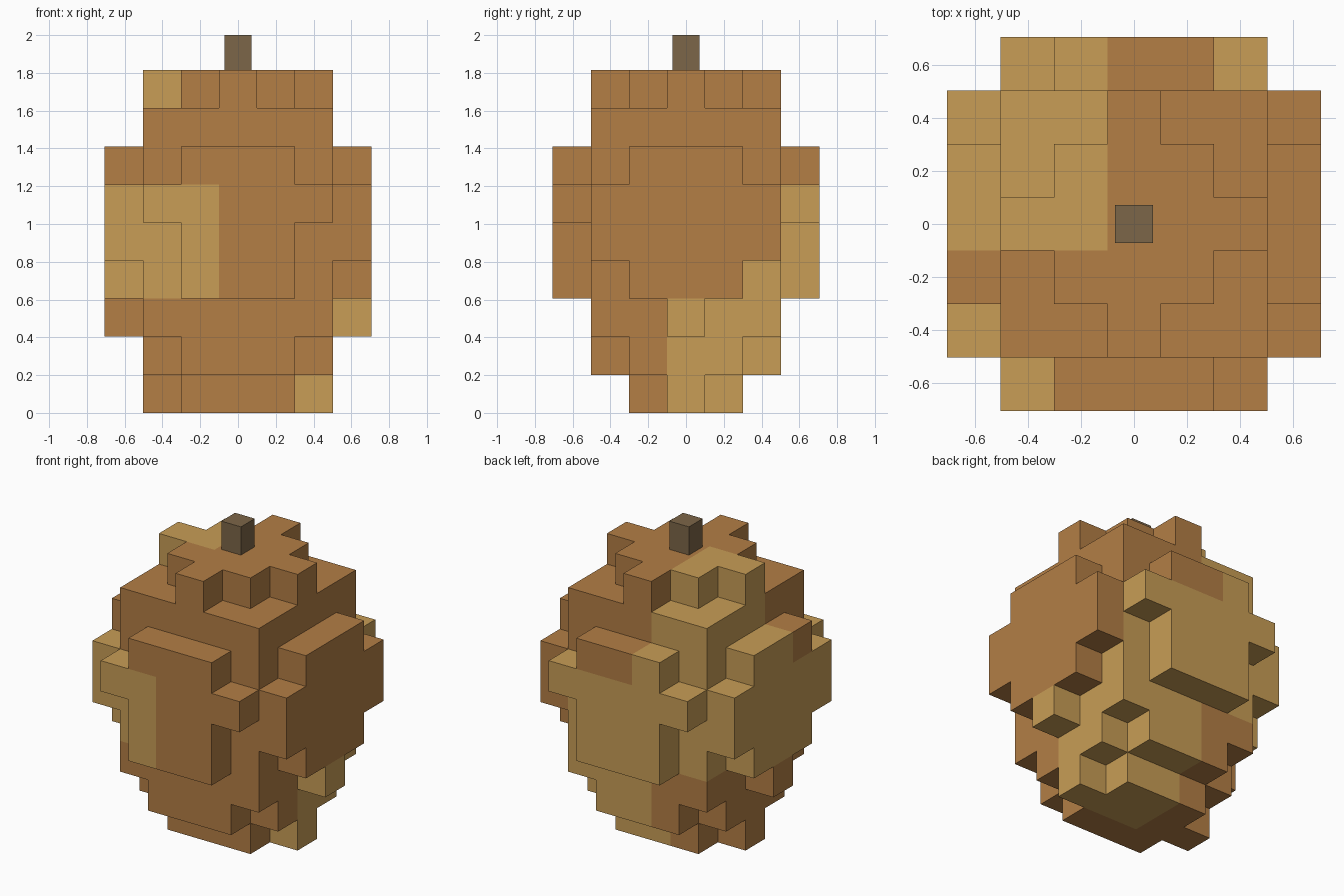
import bpy, bmesh
from mathutils import Vector

if "Cube" in bpy.data.objects:
    bpy.data.objects.remove(bpy.data.objects["Cube"])

CELL = 0.2016  # edge length of one block


def material(name, color):
    m = bpy.data.materials.new(name)
    m.diffuse_color = (*color, 1.0)
    m.use_nodes = True
    m.node_tree.nodes["Principled BSDF"].inputs["Base Color"].default_value = m.diffuse_color
    return m


brown = material("brown", (0.451, 0.209, 0.060))
tan = material("tan", (0.578, 0.337, 0.093))
bark = material("bark", (0.202, 0.133, 0.065))

# Blocks (x, y, layer): x and y run from -3 to 3, layers count up from 0
cells = set()


def fill(x0, x1, y0, y1, z0, z1):
    cells.update((x, y, z) for x in range(x0, x1 + 1)
                 for y in range(y0, y1 + 1) for z in range(z0, z1 + 1))


# Core, with rounded layers below and above
fill(-2, 2, -2, 2, 2, 7)
fill(-2, 2, -1, 1, 1, 1)
fill(-1, 1, -2, 2, 1, 1)
fill(-1, 1, -1, 1, 0, 0)
fill(-2, 2, 0, 0, 0, 0)
fill(-1, 1, -1, 1, 8, 8)
fill(-2, 2, 0, 0, 8, 8)
fill(0, 0, -2, 2, 8, 8)

# Raised panels on the four sides
for s in (-3, 3):
    fill(-1, 1, s, s, 3, 6)      # front and back
    fill(-2, 2, s, s, 5, 5)
    fill(s, s, -1, 1, 3, 6)      # left and right
    fill(s, s, -2, 2, 4, 5)
    fill(s, s, 0, 0, 2, 2)


def is_tan(x, y, z):
    """Colour patches are chunks three blocks wide and high."""
    cx, cy, cz = (x + 3) // 3, (y + 3) // 3, z // 3
    if cz == 0:
        return cx > 0 and cy > 0
    if cz == 1:
        return cx == 0 or (cx == 1 and cy > 0)
    return cx == 0 and cy > 0


# Body skin: only the exposed block faces
bm = bmesh.new()
for c in sorted(cells):
    centre = Vector((c[0], c[1], c[2] + 0.5))
    for axis in range(3):
        for sign in (-1, 1):
            step = [0, 0, 0]
            step[axis] = sign
            if tuple(a + b for a, b in zip(c, step)) in cells:
                continue
            n = Vector(step)
            u = Vector([float(i == (axis + 1) % 3) for i in range(3)])
            v = n.cross(u)
            quad = [centre + (n + a * u + b * v) / 2
                    for a, b in ((-1, -1), (1, -1), (1, 1), (-1, 1))]
            face = bm.faces.new([bm.verts.new(p * CELL) for p in quad])
            face.material_index = int(is_tan(*c))
bmesh.ops.remove_doubles(bm, verts=bm.verts, dist=0.001)
bmesh.ops.dissolve_limit(bm, angle_limit=0.01, verts=bm.verts, edges=bm.edges,
                         delimit={'MATERIAL'})
mesh = bpy.data.meshes.new("body")
bm.to_mesh(mesh)
bm.free()
mesh.materials.append(brown)
mesh.materials.append(tan)
bpy.context.collection.objects.link(bpy.data.objects.new("body", mesh))

# Stem
base = 9 * CELL
bpy.ops.mesh.primitive_cube_add(size=1, location=(0, 0, (base + 2) / 2))
stem = bpy.context.object
stem.name = "stem"
stem.scale = (0.143, 0.143, 2 - base)
stem.data.materials.append(bark)
